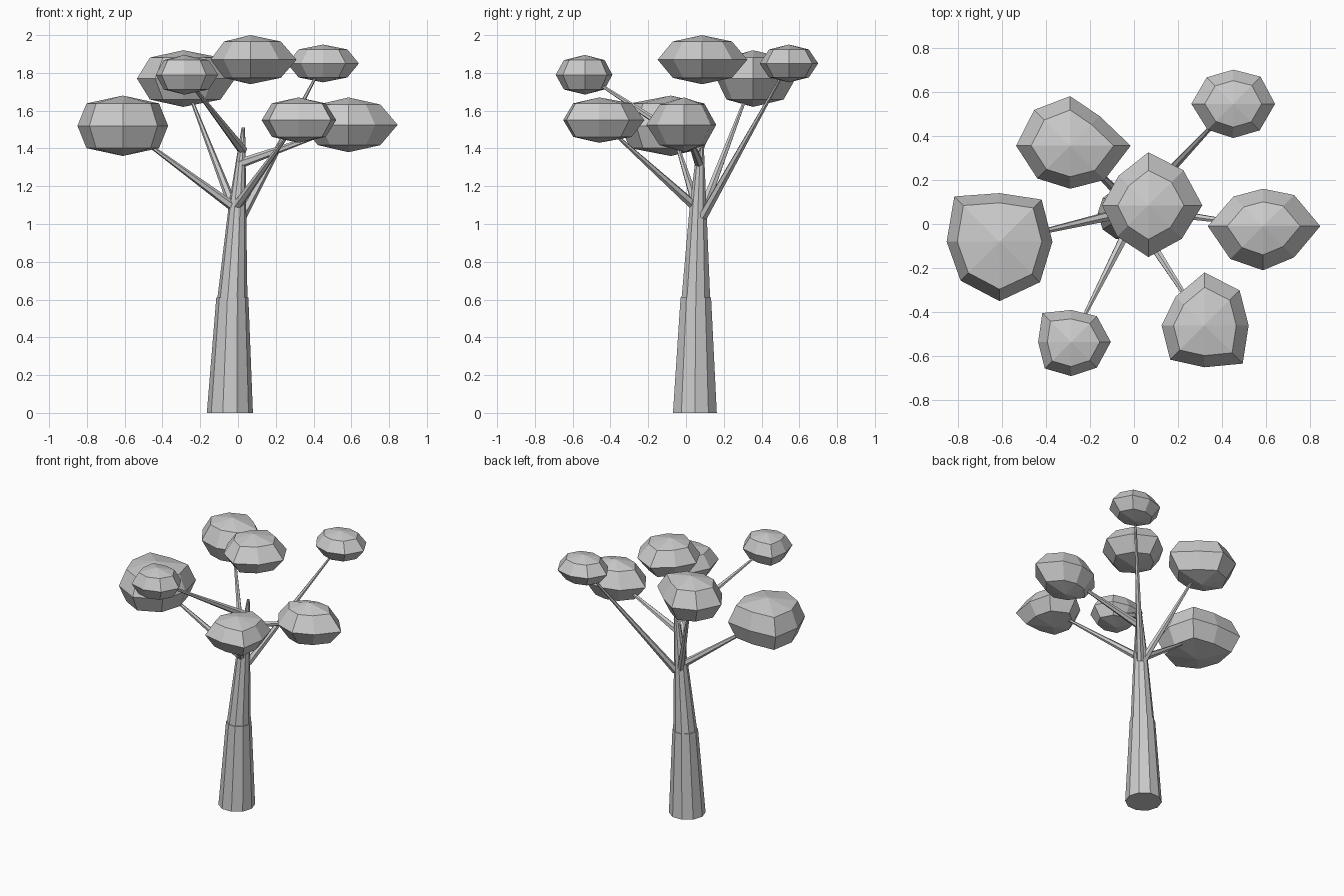
import bpy, bmesh
from math import cos, sin, pi
from mathutils import Vector

cube = bpy.data.objects.get("Cube")
if cube:
    bpy.data.objects.remove(cube, do_unlink=True)

# Single plain grey for the whole tree
grey = bpy.data.materials.new("plain_grey")
grey.use_nodes = True
colour = (0.6, 0.6, 0.6, 1)
grey.diffuse_color = colour
grey.node_tree.nodes["Principled BSDF"].inputs["Base Color"].default_value = colour


def finish(name, bm):
    """Turn a bmesh into a flat shaded grey object."""
    bmesh.ops.recalc_face_normals(bm, faces=bm.faces)
    mesh = bpy.data.meshes.new(name)
    bm.to_mesh(mesh)
    bm.free()
    mesh.materials.append(grey)
    obj = bpy.data.objects.new(name, mesh)
    bpy.context.collection.objects.link(obj)
    return obj


def bridge(bm, lower, upper):
    """Join two vertex rings with a band of quads."""
    count = len(lower)
    for i in range(count):
        j = (i + 1) % count
        bm.faces.new((lower[i], lower[j], upper[j], upper[i]))


def tapered_tube(name, sections, sides, level):
    """Capped tube through (centre, radius) sections; level keeps rings flat."""
    bm = bmesh.new()
    axis = Vector(sections[-1][0]) - Vector(sections[0][0])
    turn = Vector((0, 0, 1)).rotation_difference(axis)
    rings = []
    for centre, radius in sections:
        ring = []
        for i in range(sides):
            a = 2 * pi * i / sides
            offset = Vector((radius * cos(a), radius * sin(a), 0))
            if not level:
                offset = turn @ offset
            ring.append(bm.verts.new(Vector(centre) + offset))
        rings.append(ring)
    for lower, upper in zip(rings, rings[1:]):
        bridge(bm, lower, upper)
    bm.faces.new(rings[0])
    bm.faces.new(rings[-1])
    return finish(name, bm)


def leaf_clump(name, centre, height, ring_scale, radii):
    """Squashed faceted ball with an uneven eight-sided outline."""
    bm = bmesh.new()
    c = Vector(centre)

    def ring(scale, lift):
        verts = []
        for i, r in enumerate(radii):
            a = 2 * pi * i / len(radii)
            verts.append(bm.verts.new(c + Vector((r * scale * cos(a), r * scale * sin(a), lift))))
        return verts

    shoulder = height * 0.74
    lower, middle, upper = ring(ring_scale, -shoulder), ring(1, 0), ring(ring_scale, shoulder)
    bridge(bm, lower, middle)
    bridge(bm, middle, upper)
    for edge, lift in ((lower, -height), (upper, height)):
        pole = bm.verts.new(c + Vector((0, 0, lift)))
        for i in range(len(edge)):
            bm.faces.new((edge[i], edge[(i + 1) % len(edge)], pole))
    return finish(name, bm)


# Trunk in two tapering pieces, leaning slightly
tapered_tube("lower_trunk", [((-.043, .047, 0), .122), ((-.03, .052, .61), .085)], 10, True)
tapered_tube("upper_trunk", [((-.03, .052, .6), .08), ((-.003, .064, 1.1), .046),
                             ((.02, .076, 1.4), .02), ((.028, .08, 1.51), .009)], 10, True)

# Clumps: name, centre, half height, shoulder scale, outline radii, branch root
clumps = [
    ("right", (-.61, -.08, 1.52), .16, .8, (.24, .27, .22, .29, .24, .25, .27, .26), (-.01, .06, 1.08)),
    ("back_right", (-.29, .355, 1.77), .15, .72, (.275, .19, .225, .23, .245, .21, .195, .22), (-.01, .08, 1.05)),
    ("top", (.065, .085, 1.87), .13, .66, (.245, .225, .24, .19, .21, .2, .235, .215), None),
    ("back_left", (.45, .545, 1.85), .1, .68, (.19, .175, .155, .17, .19, .165, .155, .17), (.02, .09, 1.04)),
    ("left", (.585, -.01, 1.525), .145, .65, (.26, .2, .17, .19, .25, .21, .2, .2), (.01, .07, 1.32)),
    ("front_left", (.32, -.46, 1.55), .12, .72, (.2, .225, .24, .185, .195, .22, .19, .245), (-.01, .05, 1.09)),
    ("front_right", (-.285, -.535, 1.79), .105, .72, (.18, .165, .145, .185, .15, .17, .155, .165), (.025, .08, 1.39)),
]
for name, centre, height, scale, radii, root in clumps:
    leaf_clump(name + "_leaf_clump", centre, height, scale, radii)
    if root:
        tapered_tube(name + "_branch", [(root, .026), (centre, .005)], 6, False)
